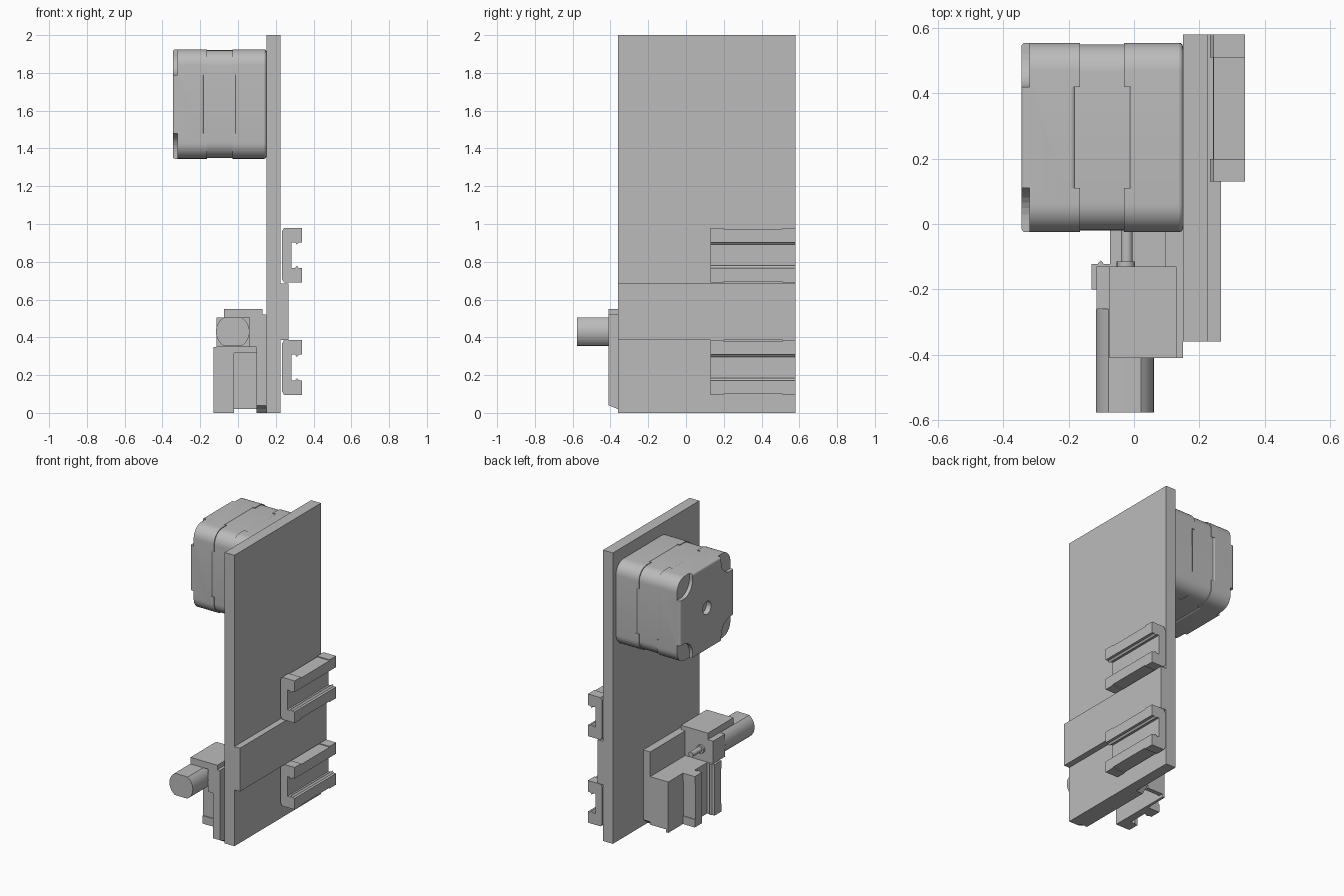
import bpy, bmesh, math

if "Cube" in bpy.data.objects:
    bpy.data.objects.remove(bpy.data.objects["Cube"])

gray = bpy.data.materials.new("gray")
gray.diffuse_color = (0.5, 0.5, 0.5, 1)
gray.use_nodes = True
gray.node_tree.nodes["Principled BSDF"].inputs["Base Color"].default_value = gray.diffuse_color


def prism(name, pts, axis, a, b, smooth=False, bevel=0):
    """Extrude a 2D profile along an axis; the profile uses the other two axes in order."""
    bm = bmesh.new()
    place = {"x": lambda p, t: (t, p[0], p[1]),
             "y": lambda p, t: (p[0], t, p[1]),
             "z": lambda p, t: (p[0], p[1], t)}[axis]
    lo = [bm.verts.new(place(p, a)) for p in pts]
    hi = [bm.verts.new(place(p, b)) for p in pts]
    bm.faces.new(lo)
    bm.faces.new(hi)
    n = len(pts)
    for i in range(n):
        bm.faces.new((lo[i], lo[(i + 1) % n], hi[(i + 1) % n], hi[i]))
    bmesh.ops.recalc_face_normals(bm, faces=bm.faces)
    me = bpy.data.meshes.new(name)
    bm.to_mesh(me)
    bm.free()
    me.materials.append(gray)
    ob = bpy.data.objects.new(name, me)
    bpy.context.collection.objects.link(ob)
    if bevel:
        m = ob.modifiers.new("bevel", "BEVEL")
        m.width, m.segments, m.limit_method = bevel, 3, "ANGLE"
        m.angle_limit = math.radians(40)
    if smooth:
        bpy.ops.object.select_all(action="DESELECT")
        ob.select_set(True)
        bpy.context.view_layer.objects.active = ob
        bpy.ops.object.shade_smooth_by_angle(angle=math.radians(35))
    return ob


def box(name, x, y, z):
    return prism(name, [(x[0], y[0]), (x[1], y[0]), (x[1], y[1]), (x[0], y[1])], "z", *z)


def circle(cx, cy, r, n=32):
    return [(cx + r * math.cos(2 * math.pi * i / n), cy + r * math.sin(2 * math.pi * i / n))
            for i in range(n)]


def rounded(cx, cy, h, r, n=8):
    pts = []
    for q, (sx, sy) in enumerate([(1, 1), (-1, 1), (-1, -1), (1, -1)]):
        for i in range(n + 1):
            t = math.pi / 2 * (q + i / n)
            pts.append((cx + sx * (h - r) + r * math.cos(t), cy + sy * (h - r) + r * math.sin(t)))
    return pts


def cut(ob, cutter):
    cutter.hide_render = True
    cutter.hide_viewport = True
    m = ob.modifiers.new("cut", "BOOLEAN")
    m.operation, m.object, m.solver = "DIFFERENCE", cutter, "EXACT"


# Mounting plate with its cross strip
box("mounting_plate", (0.15, 0.225), (-0.36, 0.58), (0, 2))
box("cross_strip", (0.225, 0.267), (-0.36, 0.58), (0.387, 0.685))

# Channel carriage: half of the section as (depth, width), mirrored
HALF = [(0, 0.125), (0.012, 0.145), (0.108, 0.145), (0.108, 0.068), (0.09, 0.068), (0.08, 0.056),
        (0.07, 0.068), (0.052, 0.068)]


def section(inset):
    h = [(max(d, inset), min(w, 0.145 - inset * 0.6)) for d, w in HALF]
    return h + [(d, -w) for d, w in reversed(h)]


def carriage(name, axis, start, length, place):
    cap = length * 0.155
    a, b = start, start + length
    for part, s, e, inset in (("end_cap_a", a, a + cap, 0), ("body", a + cap, b - cap, 0.01),
                              ("end_cap_b", b - cap, b, 0)):
        prism(f"{name}_{part}", [place(d, w) for d, w in section(inset)], axis, s, e)


for name, zc in (("upper_carriage", 0.835), ("lower_carriage", 0.24)):
    carriage(name, "y", 0.13, 0.45, lambda d, w: (0.232 + d, zc + w))
carriage("side_carriage", "z", 0, 0.35, lambda d, w: (-0.022 - d, -0.055 + w))

# Large square motor: two caps, a narrower core and corner tabs
MY, MZ, H, R = 0.265, 1.635, 0.29, 0.085
rear = prism("motor_rear_cap", rounded(MY, MZ, H, R), "x", -0.345, -0.18, True, 0.012)
prism("motor_front_cap", rounded(MY, MZ, H, R), "x", -0.015, 0.15, True, 0.012)
prism("motor_core", rounded(MY, MZ, H - 0.005, R), "x", -0.19, -0.005, True)
for sy in (-1, 1):
    for sz in (-1, 1):
        arc = [(H - R + R * math.cos(math.pi / 16 * i), H - R + R * math.sin(math.pi / 16 * i))
               for i in range(9)]
        tab = [(0.155, 0.2), (0.2, 0.155), (H, 0.155)] + arc + [(0.155, H)]
        tab = [(MY + sy * u, MZ + sz * v) for u, v in tab]
        for a, b in ((-0.195, -0.165), (-0.03, 0.0)):
            prism("motor_corner_tab", tab, "x", a, b, True)
        cut(rear, prism("screw_recess_cutter",
                        rounded(MY + sy * H, MZ + sz * H, 0.135, 0.1), "x", -0.4, -0.32))
cut(rear, prism("shaft_hole_cutter", circle(MY, MZ, 0.045), "x", -0.4, -0.31))

# Lower housing: chamfered side wall, shelf, inner wall and end wall
prism("housing_wall", [(-0.36, 0.02), (-0.34, 0), (0.2, 0), (0.25, 0.04), (0.25, 0.52),
                       (-0.41, 0.52), (-0.41, 0.04)], "x", 0.097, 0.15)
box("housing_shelf", (-0.04, 0.097), (-0.2, 0.25), (0.318, 0.35))
box("housing_inner_wall", (-0.04, -0.022), (-0.2, 0.25), (0, 0.32))
box("housing_end_wall", (-0.022, 0.097), (0.22, 0.25), (0.02, 0.32))

# Small gear motor in its holder
box("holder_block", (-0.075, 0.13), (-0.41, -0.13), (0.505, 0.55))
box("holder_side", (0.06, 0.13), (-0.41, -0.13), (0.35, 0.505))
box("gearbox", (-0.115, 0.06), (-0.26, -0.13), (0.35, 0.505))
can = [(x, max(0.355, min(0.505, z))) for x, z in circle(-0.028, 0.43, 0.089, 32)]
can = [p for i, p in enumerate(can)
       if not (p[1] in (0.355, 0.505) and can[i - 1][1] == p[1] == can[(i + 1) % 32][1])]
prism("small_motor_can", can, "y", -0.578, -0.26, True)
prism("shaft_boss", circle(-0.025, 0.43, 0.028, 20), "y", -0.13, -0.115, True)
prism("small_motor_shaft", circle(-0.022, 0.43, 0.018, 20), "y", -0.115, -0.02, True)
